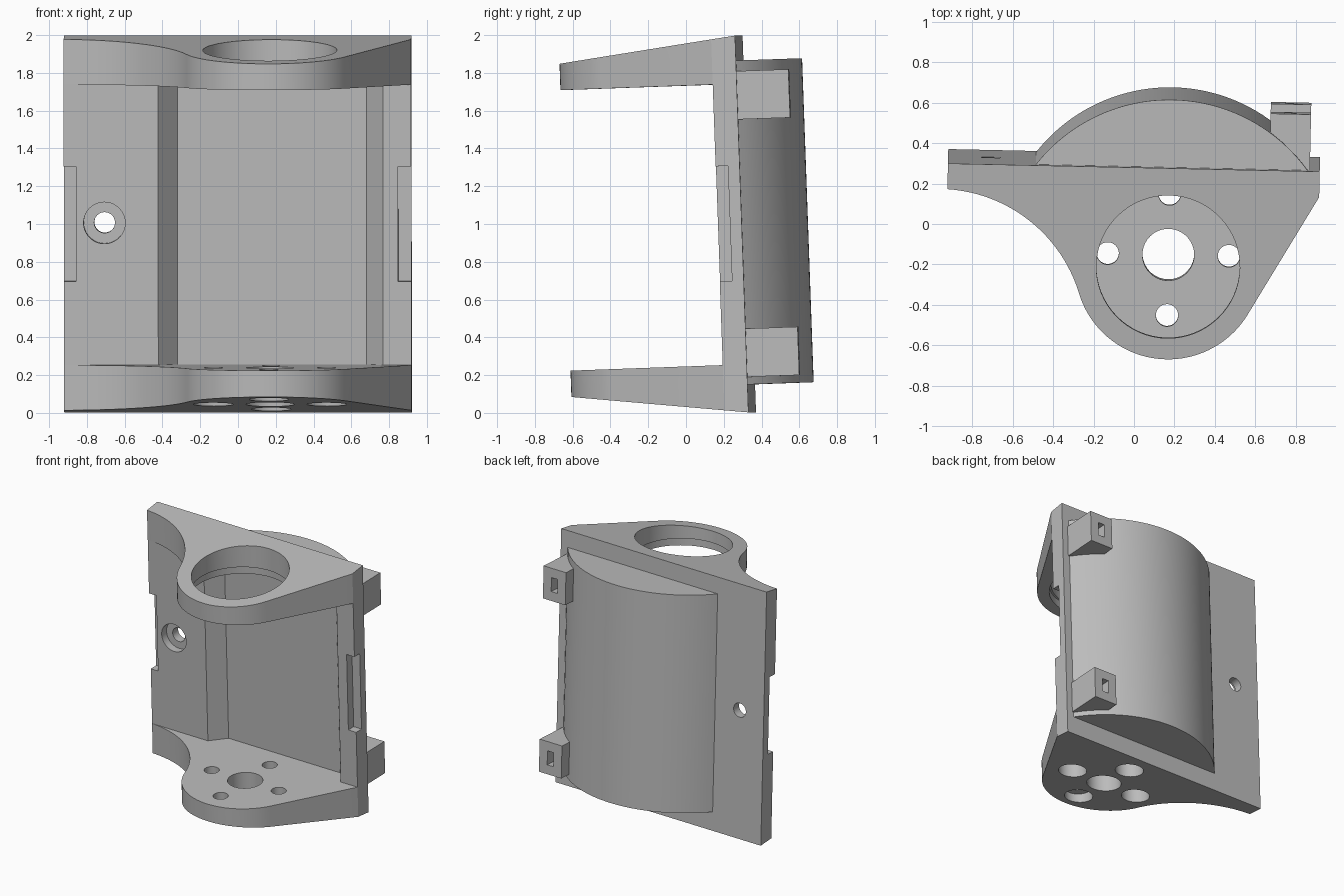
import bpy, bmesh, math
from mathutils import Matrix

if "Cube" in bpy.data.objects:
    bpy.data.objects.remove(bpy.data.objects["Cube"])

# Whole bracket leans slightly; parts are built upright in this frame
FRAME = (Matrix.Translation((0, 0.315, 1))
         @ Matrix.Rotation(math.radians(-1.25), 4, 'Z')
         @ Matrix.Rotation(math.radians(2.05), 4, 'X'))
W, T = 0.92, 0.127          # plate half width and thickness
INNER, OUTER = 0.743, 0.998  # arm inner face and outer edge heights
SLOPE = 0.122               # taper of the arms
CX, CY, R = 0.18, -0.49, 0.46  # rounded arm nose

grey = bpy.data.materials.new("plain_grey")
grey.use_nodes = True
COLOR = (0.5, 0.5, 0.5, 1)
grey.diffuse_color = COLOR
grey.node_tree.nodes["Principled BSDF"].inputs["Base Color"].default_value = COLOR


def finish(name, bm):
    bmesh.ops.recalc_face_normals(bm, faces=bm.faces)
    mesh = bpy.data.meshes.new(name)
    bm.to_mesh(mesh)
    bm.free()
    mesh.materials.append(grey)
    obj = bpy.data.objects.new(name, mesh)
    bpy.context.collection.objects.link(obj)
    obj.matrix_world = FRAME
    return obj


def prism(name, outline, bottom, top):
    """Extrude an xy outline; bottom and top are functions of y."""
    bm = bmesh.new()
    low = [bm.verts.new((x, y, bottom(y))) for x, y in outline]
    high = [bm.verts.new((x, y, top(y))) for x, y in outline]
    bm.faces.new(low)
    bm.faces.new(high)
    n = len(outline)
    for i in range(n):
        j = (i + 1) % n
        bm.faces.new((low[i], low[j], high[j], high[i]))
    return finish(name, bm)


def box(name, x0, x1, y0, y1, z0, z1):
    return prism(name, [(x0, y0), (x1, y0), (x1, y1), (x0, y1)],
                 lambda y: z0, lambda y: z1)


def rod(name, center, radius, length, axis='Z'):
    bm = bmesh.new()
    m = Matrix.Translation(center)
    if axis == 'Y':
        m = m @ Matrix.Rotation(math.pi / 2, 4, 'X')
    bmesh.ops.create_cone(bm, cap_ends=True, segments=64, radius1=radius,
                          radius2=radius, depth=length, matrix=m)
    return finish(name, bm)


def arc(cx, cy, r, a0, a1, n):
    return [(cx + r * math.cos(a0 + (a1 - a0) * i / n),
             cy + r * math.sin(a0 + (a1 - a0) * i / n)) for i in range(n + 1)]


def activate(obj):
    bpy.ops.object.select_all(action='DESELECT')
    obj.select_set(True)
    bpy.context.view_layer.objects.active = obj


def cut(obj, cutters):
    activate(obj)
    for c in cutters:
        c.hide_render = True
        mod = obj.modifiers.new("cut", 'BOOLEAN')
        mod.operation, mod.solver, mod.object = 'DIFFERENCE', 'EXACT', c
        bpy.ops.object.modifier_apply(modifier=mod.name)
        bpy.data.objects.remove(c)


def smooth(obj):
    activate(obj)
    bpy.ops.object.shade_smooth_by_angle(angle=math.radians(25))


# Arm outline: plate edge, concave fillet, round nose, straight tangent
FR = 0.73
fy = -T - FR
fx = CX - math.sqrt((R + FR) ** 2 - (CY - fy) ** 2)
join = math.atan2(CY - fy, CX - fx)
dx, dy = W - CX, -T - CY
tangent = math.atan2(dy, dx) - math.acos(R / math.hypot(dx, dy))
outline = [(W, 0), (-W, 0)]
outline += arc(fx, fy, FR, math.acos((-W - fx) / FR), join, 24)
outline += arc(CX, CY, R, join + math.pi, tangent + 2 * math.pi, 40)[1:]
outline.append((W, -T))

top_arm = prism("top_arm", outline, lambda y: INNER, lambda y: OUTER + SLOPE * y)
cut(top_arm, [rod("bore", (CX, CY, 0.9), 0.355, 1),
              rod("bore_step", (CX, CY, INNER), 0.37, 0.12)])

bottom_arm = prism("bottom_arm", outline, lambda y: -OUTER - SLOPE * y, lambda y: -INNER)
holes = [rod("center_hole", (CX, CY, -0.9), 0.128, 1)]
for i in range(4):
    a = i * math.pi / 2
    x, y = CX + 0.3 * math.cos(a), CY + 0.3 * math.sin(a)
    holes.append(rod("bolt_hole", (x, y, -0.9), 0.055, 1))
    holes.append(rod("bolt_recess", (x, y, -1.02), 0.105, 0.4))
cut(bottom_arm, holes)

# Back plate with a shallow tapered channel
plate = prism("back_plate",
              [(-W, 0), (-W, -T), (-0.42, -T), (-0.32, -0.01), (0.68, -0.01),
               (0.77, -T), (W, -T), (W, 0)],
              lambda y: -INNER, lambda y: INNER)
cut(plate, [rod("screw_hole", (-0.705, 0, 0.01), 0.055, 1, 'Y'),
            rod("screw_recess", (-0.705, -T, 0.01), 0.11, 0.12, 'Y'),
            box("left_notch", 0.85, 1, -0.3, -0.062, -0.3, 0.31),
            box("right_notch", -1, -0.855, -0.3, -0.062, -0.3, 0.31)])

# Rounded housing on the back
half, rise = 0.672, 0.335
br = (half ** 2 + rise ** 2) / (2 * rise)
spread = math.asin(half / br)
bulge = prism("rear_housing",
              arc(0.187, rise - br, br, math.pi / 2 - spread, math.pi / 2 + spread, 40),
              lambda y: -0.85, lambda y: 0.866)

# Slotted lugs
for name, s in (("upper_lug", 1), ("lower_lug", -1)):
    z = 0.682 * s
    lug = box(name, 0.671, 0.871, 0, 0.275, z - 0.128, z + 0.128)
    cut(lug, [box("slot", 0.743, 0.799, 0.1, 0.4, z - 0.055, z + 0.055)])

for part in (top_arm, bottom_arm, plate, bulge):
    smooth(part)
